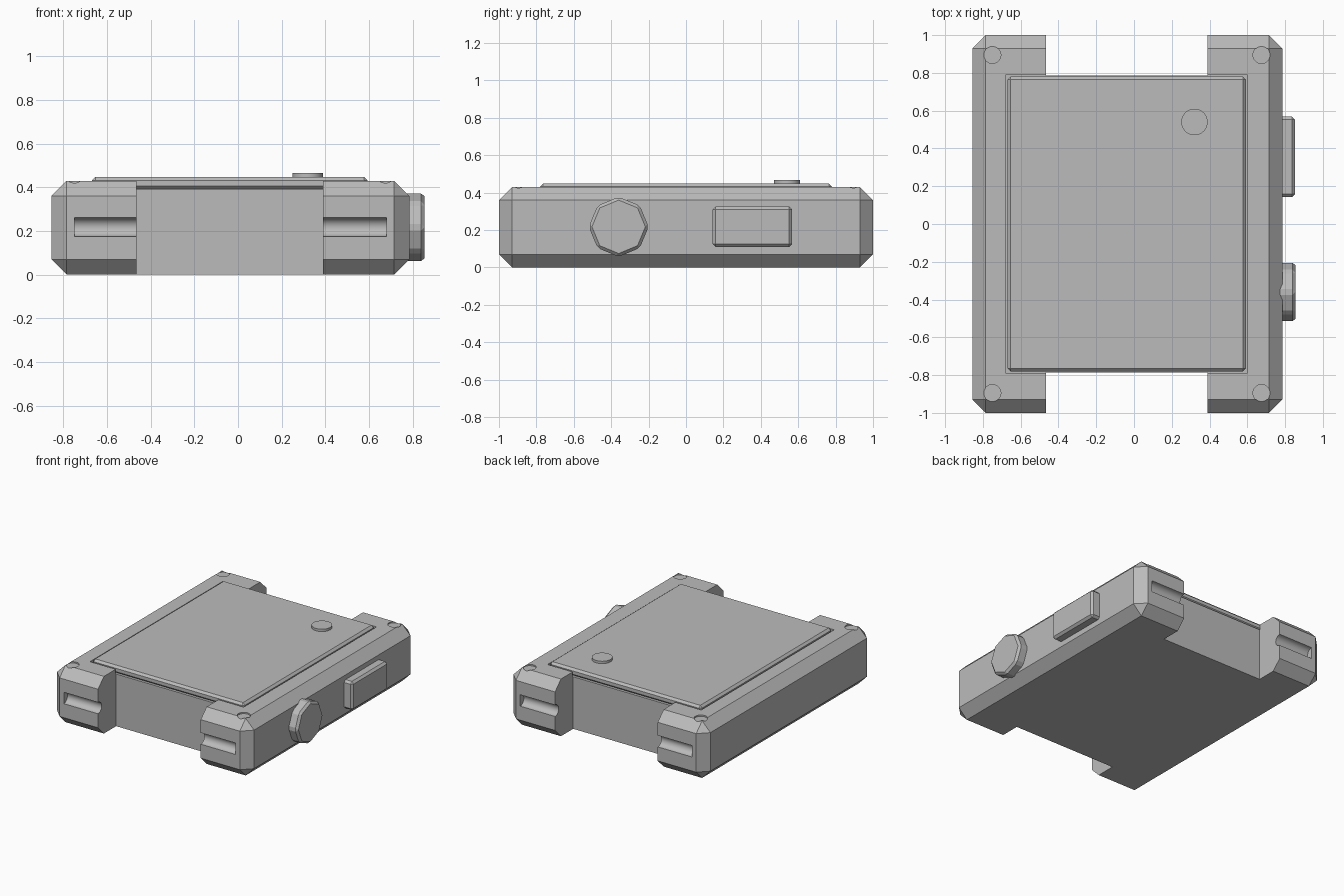
import bpy
import math

if "Cube" in bpy.data.objects:
    bpy.data.objects.remove(bpy.data.objects["Cube"], do_unlink=True)

grey = bpy.data.materials.new("plain grey")
grey.use_nodes = True
COLOUR = (0.5, 0.5, 0.5, 1)
grey.diffuse_color = COLOUR
grey.node_tree.nodes["Principled BSDF"].inputs["Base Color"].default_value = COLOUR


def finish(name, bevel=0):
    ob = bpy.context.object
    ob.name = name
    bpy.ops.object.transform_apply(location=False, rotation=True, scale=True)
    ob.data.materials.append(grey)
    if bevel:
        mod = ob.modifiers.new("chamfer", 'BEVEL')
        mod.width = bevel
        mod.segments = 1
        bpy.ops.object.modifier_apply(modifier=mod.name)
    return ob


def box(name, x, y, z, bevel=0):
    """Box from (min, max) spans on each axis."""
    spans = (x, y, z)
    bpy.ops.mesh.primitive_cube_add(size=1, location=[(a + b) / 2 for a, b in spans])
    bpy.context.object.scale = [b - a for a, b in spans]
    return finish(name, bevel)


def cylinder(name, centre, radius, depth, sides=32, along_x=False, bevel=0):
    bpy.ops.mesh.primitive_cylinder_add(
        vertices=sides, radius=radius, depth=depth, location=centre,
        rotation=(0, math.pi / 2 if along_x else 0, 0))
    return finish(name, bevel)


def cut(target, cutter):
    mod = target.modifiers.new("cut", 'BOOLEAN')
    mod.operation = 'DIFFERENCE'
    mod.solver = 'EXACT'
    mod.object = cutter
    bpy.context.view_layer.objects.active = target
    bpy.ops.object.modifier_apply(modifier=mod.name)
    bpy.data.objects.remove(cutter, do_unlink=True)


# Chamfered case
case = box("case", (-0.855, 0.785), (-1, 1), (0, 0.43), 0.07)

for side in (-1, 1):
    # Strap notch between the lugs
    ends = sorted((side * 0.785, side * 1.2))
    cut(case, box("notch_cutter", (-0.465, 0.39), ends, (-0.2, 0.7)))
    # Rounded pin groove across both lugs
    cut(case, cylinder("pin_cutter", (-0.035, side, 0.218), 0.043, 1.43, along_x=True))
    # Shallow round screw recesses
    for x in (-0.75, 0.675):
        cut(case, cylinder("screw_cutter", (x, side * 0.895, 0.47), 0.045, 0.1))

# Seat for the screen
cut(case, box("seat_cutter", (-0.68, 0.6), (-0.79, 0.79), (0.392, 0.6)))
bpy.ops.object.select_all(action='DESELECT')
case.select_set(True)
bpy.context.view_layer.objects.active = case
bpy.ops.object.shade_smooth_by_angle(angle=math.radians(25))

# Screen and its round button
box("screen", (-0.67, 0.593), (-0.78, 0.78), (0.391, 0.448), 0.016)
button = cylinder("screen_button", (0.32, 0.54, 0.454), 0.07, 0.024)
bpy.ops.object.shade_smooth_by_angle(angle=math.radians(25))

# Side controls
cylinder("crown", (0.805, -0.36, 0.217), 0.16, 0.1, sides=8, along_x=True, bevel=0.016)
box("side_button", (0.75, 0.853), (0.142, 0.568), (0.11, 0.325), 0.016)
